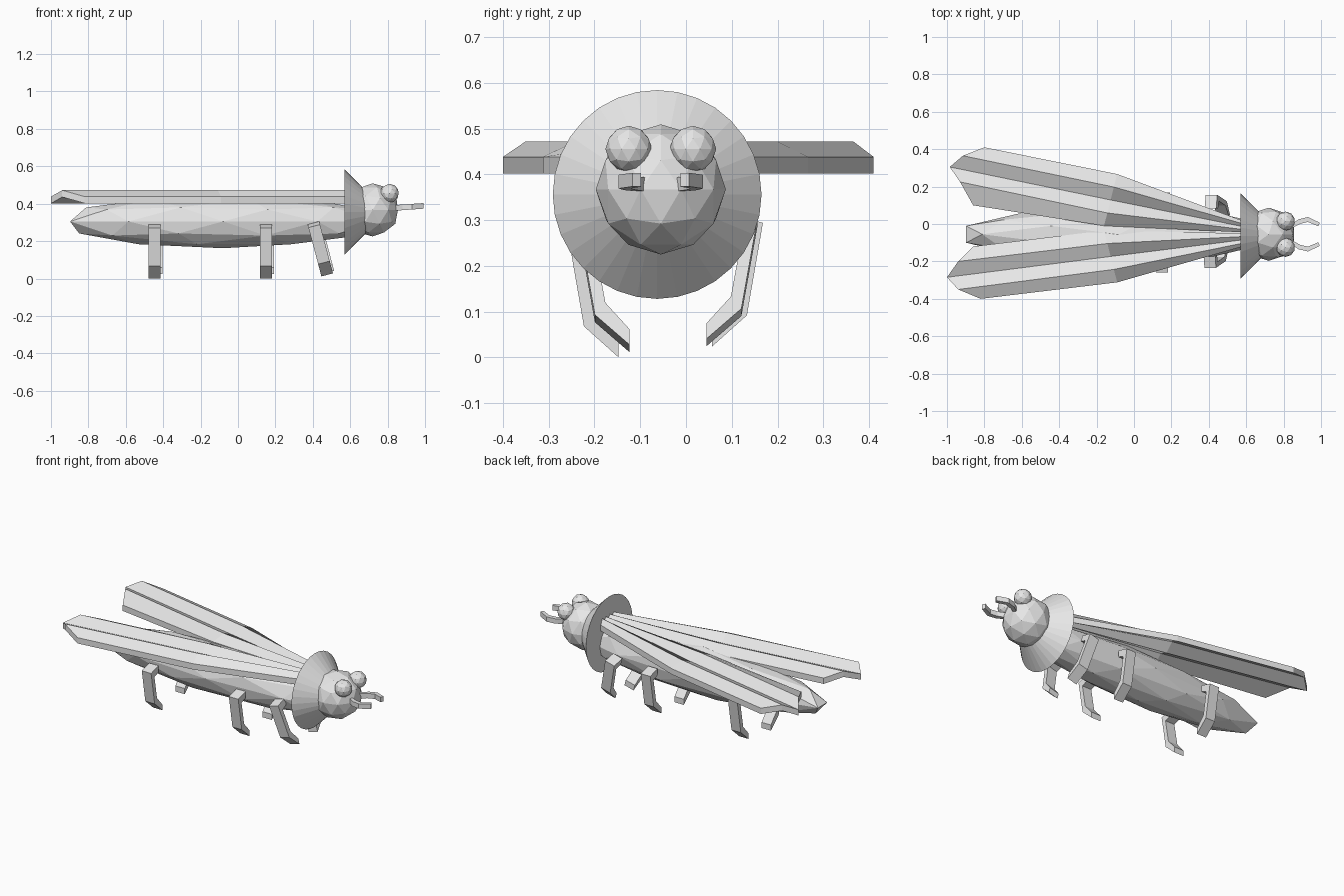
import bpy, bmesh, math
from mathutils import Matrix, Vector

cube = bpy.data.objects.get("Cube")
if cube:
    bpy.data.objects.remove(cube, do_unlink=True)

MID = -0.055  # y of the body's centre line

grey = bpy.data.materials.new("plain_grey")
grey.use_nodes = True
grey.diffuse_color = (0.8, 0.8, 0.8, 1)
grey.node_tree.nodes["Principled BSDF"].inputs["Base Color"].default_value = (0.8, 0.8, 0.8, 1)


def finish(name, bm):
    bmesh.ops.recalc_face_normals(bm, faces=bm.faces)
    mesh = bpy.data.meshes.new(name)
    bm.to_mesh(mesh)
    bm.free()
    mesh.materials.append(grey)
    obj = bpy.data.objects.new(name, mesh)
    bpy.context.collection.objects.link(obj)
    return obj


def ball(name, centre, radii):
    bm = bmesh.new()
    bmesh.ops.create_icosphere(bm, subdivisions=2, radius=1)
    bmesh.ops.scale(bm, vec=radii, verts=bm.verts)
    bmesh.ops.translate(bm, vec=centre, verts=bm.verts)
    return finish(name, bm)


def slab(bm, rows, offset):
    """Skin a grid of points and thicken it along offset."""
    grid = [[bm.verts.new(p) for p in row] for row in rows]
    faces = []
    for a, b in zip(grid, grid[1:]):
        for i in range(len(a) - 1):
            faces.append(bm.faces.new((a[i], a[i + 1], b[i + 1], b[i])))
    ext = bmesh.ops.extrude_face_region(bm, geom=faces, use_keep_orig=True)
    moved = [g for g in ext["geom"] if isinstance(g, bmesh.types.BMVert)]
    bmesh.ops.translate(bm, vec=offset, verts=moved)


# Body, head and eyes
ball("body", (-0.08, MID, 0.305), (0.86, 0.146, 0.143))
ball("head", (0.72, MID, 0.367), (0.142, 0.142, 0.142))
for side, label in ((1, "left"), (-1, "right")):
    ball(f"{label}_eye", (0.81, MID + side * 0.07, 0.455), (0.051,) * 3)

# Collar: a closed cone pointing forward into the head
bm = bmesh.new()
bmesh.ops.create_cone(bm, cap_ends=True, segments=32, radius1=0.228, radius2=0,
                      depth=0.228)
bmesh.ops.transform(bm, verts=bm.verts, matrix=Matrix.Translation((0.684, -0.063, 0.356))
                    @ Matrix.Rotation(math.pi / 2, 4, "Y"))
finish("collar", bm)


# Pleated wings: root, middle and tip sections, each folded low-high-low-high-low
def wing(name, root, middle, tip):
    def spread(ends):
        a, b = Vector(ends[0]), Vector(ends[1])
        return [a.lerp(b, i / 4) for i in range(5)]

    rows = []
    for section in (spread(root), spread(middle), tip):
        rows.append([(p[0], p[1], 0.472 if i % 2 else 0.438)
                     for i, p in enumerate(section)])
    bm = bmesh.new()
    slab(bm, rows, (0, 0, -0.036))
    finish(name, bm)


wing("left_wing", [(0.6, 0.01), (0.6, -0.045)], [(-0.09, 0.267), (-0.16, -0.01)],
     [(-0.8, 0.41), (-0.915, 0.365), (-0.985, 0.305), (-0.93, 0.225), (-0.86, 0.1)])
wing("right_wing", [(0.6, -0.05), (0.6, -0.115)], [(-0.16, -0.035), (-0.09, -0.312)],
     [(-0.86, -0.12), (-0.94, -0.2), (-1, -0.285), (-0.94, -0.35), (-0.82, -0.4)])

# Legs: a bent strip, as (distance from centre line, height) on outer and inner faces
OUTER = [(0.13, 0.29), (0.203, 0.27), (0.168, 0.068), (0.092, 0)]
INNER = [(0.13, 0.25), (0.17, 0.235), (0.145, 0.095), (0.092, 0.035)]


def leg(name, side, x, out, lift, lean):
    rows = [[(x - 0.032, MID + side * (d + out), z + lift) for d, z in line]
            for line in (OUTER, INNER)]
    bm = bmesh.new()
    slab(bm, rows, (0.064, 0, 0))
    bmesh.ops.rotate(bm, verts=bm.verts, cent=(x, MID, 0.29),
                     matrix=Matrix.Rotation(-lean, 3, "Y"))
    finish(name, bm)


for label, x, lean in (("hind", -0.447, 0), ("middle", 0.15, 0), ("front", 0.405, 0.26)):
    front = label == "front"
    leg(f"{label}_right_leg", -1, x, -0.024 if front else 0, 0.01 if front else 0, lean)
    leg(f"{label}_left_leg", 1, x + 0.01, 0.008 if front else 0.02, 0.024, lean)

# Jaws: curved hooks, as (x, distance from centre line) on outer and inner edges
JAW_OUT = [(0.83, 0.045), (0.88, 0.08), (0.93, 0.092), (0.993, 0.062)]
JAW_IN = [(0.83, 0.025), (0.888, 0.056), (0.93, 0.066), (0.985, 0.043)]
for side, label in ((1, "left"), (-1, "right")):
    rows = [[(x, MID + side * d, 0.362 + (x - 0.83) * 0.07) for x, d in line]
            for line in (JAW_OUT, JAW_IN)]
    bm = bmesh.new()
    slab(bm, rows, (0, 0, 0.03))
    finish(f"{label}_jaw", bm)
